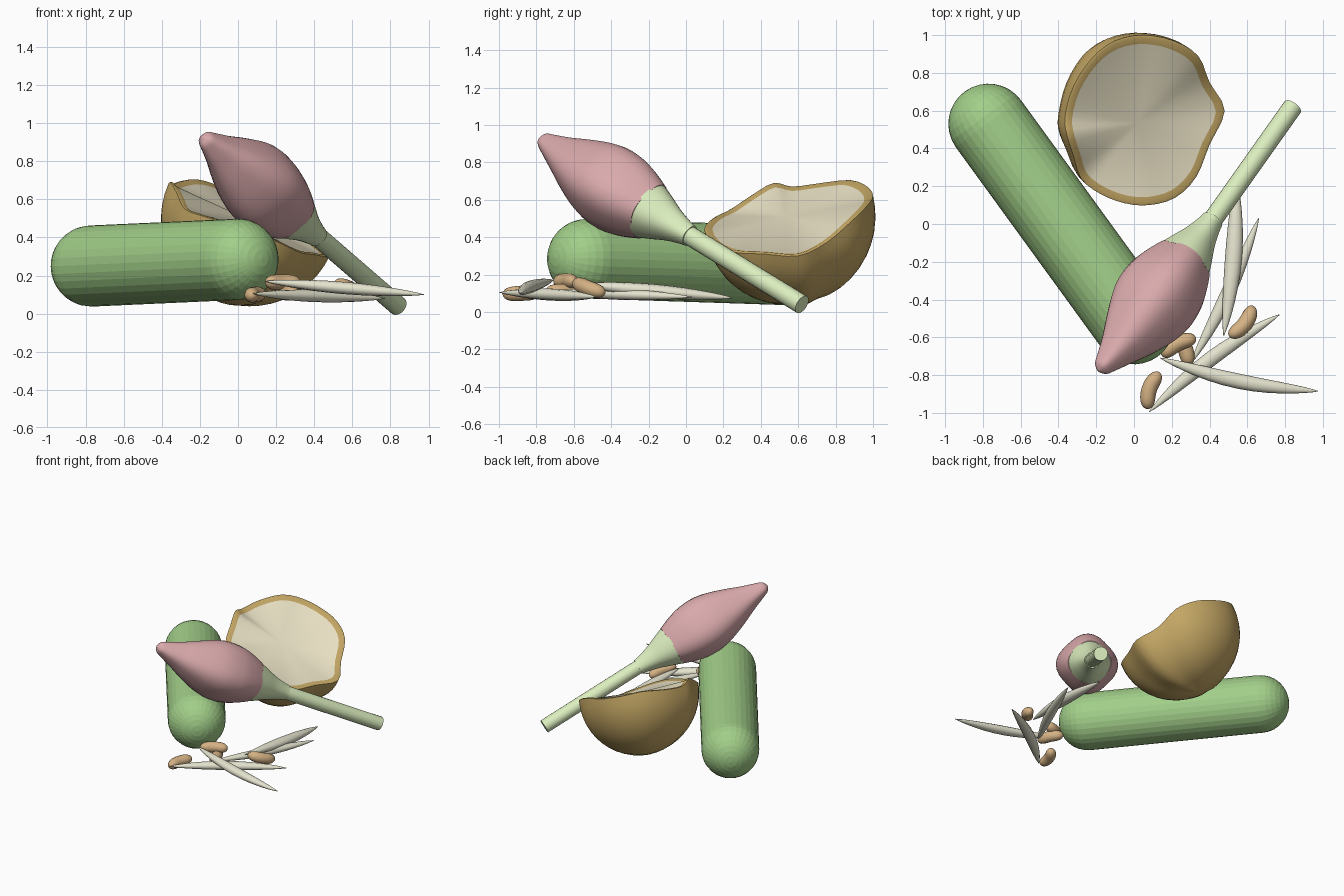
import bpy, bmesh, math
from mathutils import Vector as V

if "Cube" in bpy.data.objects:
    bpy.data.objects.remove(bpy.data.objects["Cube"])


def material(name, rgb):
    m = bpy.data.materials.new(name)
    m.diffuse_color = (*rgb, 1)
    m.use_nodes = True
    m.node_tree.nodes["Principled BSDF"].inputs["Base Color"].default_value = m.diffuse_color
    return m


GREEN = material("leaf green", (0.36, 0.62, 0.25))
PINK = material("petal pink", (0.70, 0.40, 0.41))
PALE = material("stem green", (0.72, 0.86, 0.52))
BROWN = material("husk brown", (0.56, 0.39, 0.13))
CREAM = material("cream flesh", (0.82, 0.76, 0.56))
GRAIN = material("grain", (0.78, 0.77, 0.62))
TAN = material("bean tan", (0.66, 0.44, 0.23))


def finish(name, bm, mats, angle=40):
    bmesh.ops.recalc_face_normals(bm, faces=bm.faces)
    me = bpy.data.meshes.new(name)
    bm.to_mesh(me)
    bm.free()
    for m in mats:
        me.materials.append(m)
    ob = bpy.data.objects.new(name, me)
    bpy.context.collection.objects.link(ob)
    if angle:
        bpy.ops.object.select_all(action='DESELECT')
        ob.select_set(True)
        bpy.context.view_layer.objects.active = ob
        bpy.ops.object.shade_smooth_by_angle(angle=math.radians(angle))
    return ob


def spline(pts, n, closed=False):
    """Catmull-Rom through vectors of any size."""
    out, k = [], len(pts)
    at = lambda i: pts[i % k] if closed else pts[min(max(i, 0), k - 1)]
    for i in range(k if closed else k - 1):
        a, b, c, d = (at(i + j) for j in (-1, 0, 1, 2))
        for s in range(n):
            t = s / n
            out.append((b * 2 + (c - a) * t + (a * 2 - b * 5 + c * 4 - d) * t * t
                        + (b * 3 - a - c * 3 + d) * t ** 3) * 0.5)
    return out if closed else out + [pts[-1]]


def loft(name, path, radii, mat, segs=16, square=0.0, flat=1.0, angle=40):
    """Skin a tube of varying radius along a path."""
    bm, rings = bmesh.new(), []
    for i, p in enumerate(path):
        d = (path[min(i + 1, len(path) - 1)] - path[max(i - 1, 0)]).normalized()
        u = d.cross(V((0, 0, 1))).normalized()
        v = u.cross(d)
        ring = []
        for k in range(segs):
            a = math.tau * k / segs
            r = radii[i] * (1 + square * math.cos(4 * a))
            ring.append(bm.verts.new(p + u * r * math.cos(a) + v * r * flat * math.sin(a)))
        rings.append(ring)
    for a, b in zip(rings, rings[1:]):
        for k in range(segs):
            j = (k + 1) % segs
            bm.faces.new((a[k], a[j], b[j], b[k]))
    bm.faces.new(rings[0])
    bm.faces.new(rings[-1])
    return finish(name, bm, [mat], angle)


# Green pod: a capsule lying on the ground
a, b, R = V((-0.77, 0.53, 0.25)), V((0.0, -0.53, 0.285)), 0.213
d = (b - a).normalized()
caps = [math.radians(x) for x in (89, 78, 67, 56, 45, 34, 23, 11, 0)]
path = [a - d * R * math.sin(t) for t in caps] + [b + d * R * math.sin(t) for t in caps[::-1]]
rad = [R * math.cos(t) for t in caps]
loft("green_pod", path, rad + rad[::-1], GREEN, 32, angle=0)

# Flower bud: stem, cup and closed petals on one slanted axis
foot = V((0.84, 0.62, 0.04))
axis = V((-0.97, -1.37, 0.84)).normalized()


def along(s):
    bend = max(0, (s - 1.45) / 0.45) ** 2
    return foot + axis * s + V((-0.035, 0.0, 0.03)) * bend


def bud_part(name, profile, mat, square):
    prof = spline([V((s, r, 0)) for s, r in profile], 5)
    loft(name, [along(p.x) for p in prof], [max(p.y, 0.002) for p in prof], mat, 32, square)


loft("flower_stem", [foot, along(0.86)], [0.052, 0.052], PALE, 20)
bud_part("flower_cup", [(0.82, 0.058), (0.86, 0.065), (0.95, 0.09), (1.04, 0.125), (1.12, 0.155)],
         PALE, 0.03)
bud_part("flower_petals", [(1.11, 0.153), (1.2, 0.187), (1.3, 0.212), (1.42, 0.217), (1.53, 0.195),
                           (1.65, 0.15), (1.76, 0.1), (1.85, 0.062), (1.895, 0.04), (1.915, 0.004)],
         PINK, 0.05)

# Halved shell: tilted half globe with a wavy rim and a cream cut face
rim_pts = [(.48, .60, .30), (.40, .75, .37), (.34, .89, .49), (.21, .97, .57), (.05, 1.0, .62),
           (-.1, .97, .67), (-.22, .88, .705), (-.32, .73, .69), (-.365, .57, .67),
           (-.355, .47, .69), (-.32, .36, .63), (-.28, .24, .55), (-.18, .16, .51),
           (-.05, .11, .47), (.08, .10, .43), (.22, .14, .37), (.33, .25, .32), (.40, .42, .31)]
rim = spline([V(p) for p in rim_pts], 3, True)
centre = V((0.065, 0.55, 0.49))
pole = V((-0.42, 0.18, -1)).normalized()
bm = bmesh.new()
n, rows = len(rim), 12
mid = sum(rim, V((0, 0, 0))) / n
loops = [[bm.verts.new(mid + (p - mid) * 0.9 - V((0, 0, 0.008))) for p in rim],
         [bm.verts.new(mid + (p - mid) * 0.97 + V((0, 0, 0.005))) for p in rim]]
for i in range(rows):
    t = i / rows
    ring = []
    for p in rim:
        w = p - centre
        direction = w.normalized().slerp(pole, t)
        ring.append(bm.verts.new(centre + direction * (w.length * (1 - t) + 0.46 * t)))
    loops.append(ring)
for r0, r1 in zip(loops, loops[1:]):
    for k in range(n):
        j = (k + 1) % n
        bm.faces.new((r0[k], r0[j], r1[j], r1[k]))
tip = bm.verts.new(centre + pole * 0.46)
heart = bm.verts.new(mid - V((0, 0, 0.01)))
for k in range(n):
    j = (k + 1) % n
    bm.faces.new((loops[-1][k], loops[-1][j], tip))
    bm.faces.new((loops[0][j], loops[0][k], heart)).material_index = 1
finish("halved_shell", bm, [BROWN, CREAM], 60)

# Slender grains: start, end, sideways bow, thickness
grains = [((0.54, 0.25, 0.075), (0.475, -0.59, 0.15), 0.02, 0.045),
          ((0.66, 0.03, 0.08), (0.30, -0.74, 0.11), 0.02, 0.037),
          ((0.77, -0.48, 0.08), (0.08, -0.995, 0.105), -0.03, 0.04),
          ((0.14, -0.71, 0.17), (0.975, -0.885, 0.1), -0.035, 0.04)]
for i, (p, q, bow, r) in enumerate(grains):
    p, q = V(p), V(q)
    side = (q - p).cross(V((0, 0, 1))).normalized()
    ts = [(1 - math.cos(math.pi * k / 16)) / 2 for k in range(17)]
    loft(f"grain_{i + 1}", [p.lerp(q, t) - side * bow * math.sin(math.pi * t) for t in ts],
         [max(0.003, r * math.sin(math.pi * t) ** 0.7) for t in ts], GRAIN, 12, flat=0.8)

# Kidney beans: centre, heading in degrees, end-to-end slope, bow
beans = [((0.575, -0.52, 0.13), 52, -0.06, -0.03), ((0.095, -0.88, 0.10), 72, 0.01, 0.03),
         ((0.235, -0.645, 0.165), 28, 0.0, 0.025), ((0.255, -0.655, 0.11), -65, 0.0, 0.025)]
for i, (c, ang, slope, bow) in enumerate(beans):
    ang = math.radians(ang)
    d = V((math.cos(ang), math.sin(ang), slope * 5))
    side = V((-math.sin(ang), math.cos(ang), 0))
    path, rad = [], []
    for k in range(15):
        t = -math.cos(math.pi * k / 14)
        path.append(V(c) + d * 0.1 * t + side * bow * (0.5 - t * t))
        rad.append(max(0.003, 0.041 * (1 - t ** 4) ** 0.5))
    loft(f"bean_{i + 1}", path, rad, TAN, 14)
